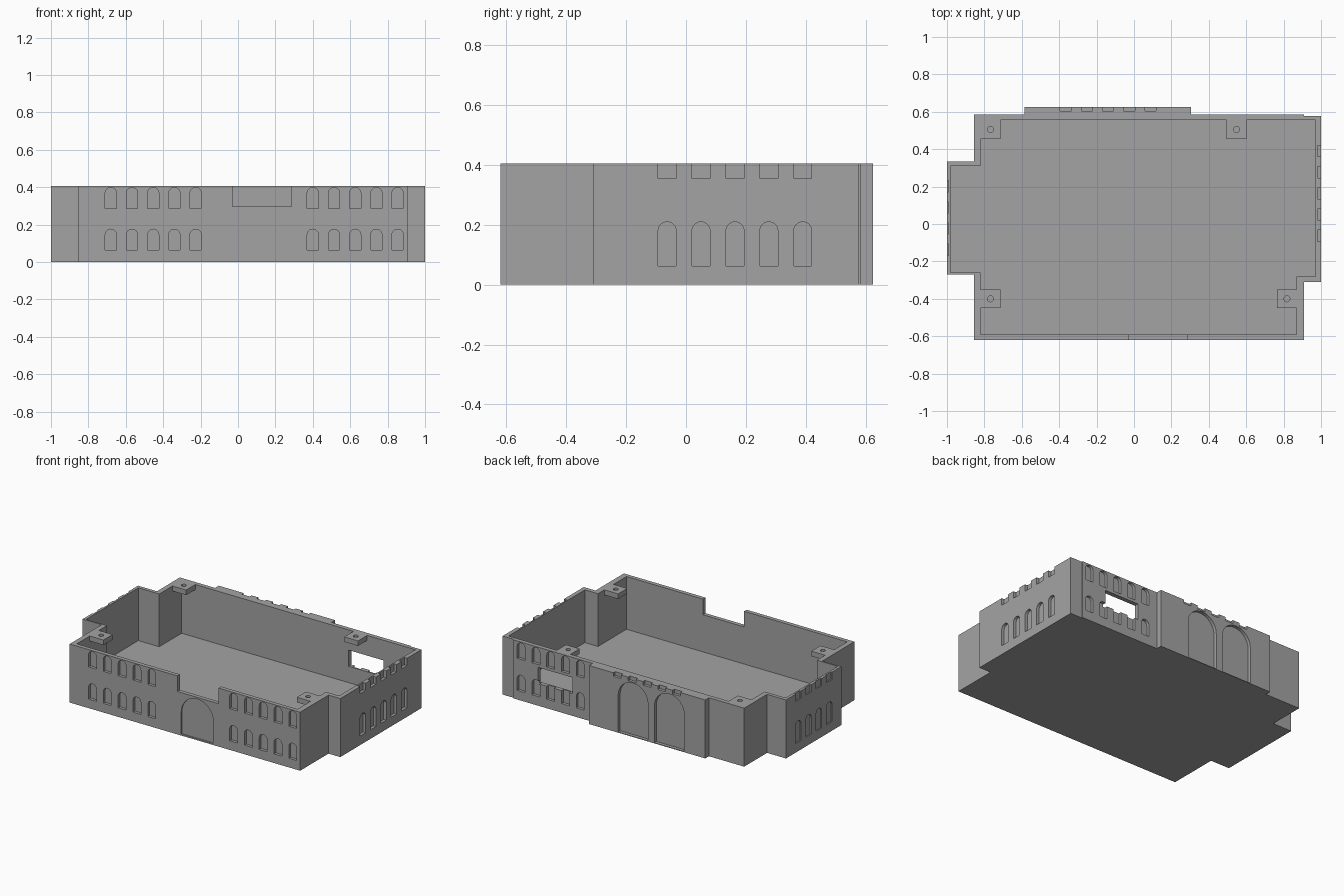
import bpy, bmesh, math
from mathutils import Vector

if "Cube" in bpy.data.objects:
    bpy.data.objects.remove(bpy.data.objects["Cube"], do_unlink=True)

TOP, FLOOR = 0.405, 0.04

stone = bpy.data.materials.new("plain grey")
stone.use_nodes = True
GREY = (0.37, 0.37, 0.37, 1)
stone.diffuse_color = GREY
stone.node_tree.nodes["Principled BSDF"].inputs["Base Color"].default_value = GREY


def add_prism(bm, points, offset):
    """Extrude a closed outline of 3D points along an offset."""
    face = bm.faces.new([bm.verts.new(p) for p in points])
    made = bmesh.ops.extrude_face_region(bm, geom=[face])["geom"]
    bmesh.ops.translate(bm, vec=Vector(offset),
                        verts=[v for v in made if isinstance(v, bmesh.types.BMVert)])


def make_object(name, bm):
    bmesh.ops.recalc_face_normals(bm, faces=bm.faces)
    mesh = bpy.data.meshes.new(name)
    bm.to_mesh(mesh)
    bm.free()
    mesh.materials.append(stone)
    obj = bpy.data.objects.new(name, mesh)
    bpy.context.collection.objects.link(obj)
    return obj


def slab(name, outline, z0, z1):
    bm = bmesh.new()
    add_prism(bm, [(x, y, z0) for x, y in outline], (0, 0, z1 - z0))
    return make_object(name, bm)


def carve(target, cutter):
    """Subtract a cutter for good, then remove it."""
    cutter.hide_render = True
    mod = target.modifiers.new("carve", "BOOLEAN")
    mod.operation, mod.solver, mod.object = "DIFFERENCE", "EXACT", cutter
    bpy.context.view_layer.objects.active = target
    bpy.ops.object.modifier_apply(modifier=mod.name)
    bpy.data.objects.remove(cutter, do_unlink=True)


def rect(x0, x1, y0, y1):
    return [(x0, y0), (x1, y0), (x1, y1), (x0, y1)]


def arch(centre, width, z0, z1, steps=16):
    r = width / 2
    arc = [(centre + r * math.cos(math.pi * i / steps),
            z1 - r + r * math.sin(math.pi * i / steps)) for i in range(steps + 1)]
    return [(centre - r, z0), (centre + r, z0)] + arc


def notch(centre, z0):
    return rect(centre - 0.03, centre + 0.03, z0, TOP + 0.05)


# Each wall: surface position, horizontal axis, and inward direction
WALLS = {
    "front": (-0.62, "x", 1),
    "back": (0.585, "x", -1),
    "bay": (0.625, "x", -1),
    "right": (1.0, "y", -1),
    "left": (-1.0, "y", 1),
}


def recess(bm, wall, profile, depth):
    pos, axis, inward = WALLS[wall]
    start, length = pos - inward * 0.012, inward * (depth + 0.012)
    if axis == "x":
        add_prism(bm, [(u, start, z) for u, z in profile], (0, length, 0))
    else:
        add_prism(bm, [(start, u, z) for u, z in profile], (length, 0, 0))


def row(first, count):
    return [first + 0.1133 * i for i in range(count)]


# Building shell with side wings and rear bay
shell = slab("building_shell", [
    (-0.855, -0.62), (0.91, -0.62), (0.91, -0.31), (1, -0.31), (1, 0.577),
    (0.91, 0.577), (0.91, 0.585), (0.305, 0.585), (0.305, 0.625),
    (-0.585, 0.625), (-0.585, 0.585), (-0.855, 0.585), (-0.855, 0.335),
    (-1, 0.335), (-1, -0.27), (-0.855, -0.27)], 0, TOP)

# Hollow interior
carve(shell, slab("interior_cutter", [
    (-0.82, -0.592), (0.87, -0.592), (0.87, -0.28), (0.97, -0.28),
    (0.97, 0.555), (-0.82, 0.555), (-0.82, 0.31), (-0.98, 0.31),
    (-0.98, -0.26), (-0.82, -0.26)], FLOOR, TOP + 0.1))

# Windows, doors and open-topped notches
bm = bmesh.new()
right_bank = row(0.4, 5)
for wall, centres in (("front", row(-0.68, 5) + right_bank), ("back", right_bank)):
    for c in centres:
        recess(bm, wall, arch(c, 0.06, 0.063, 0.175), 0.02)
        recess(bm, wall, arch(c, 0.06, 0.285, 0.398), 0.02)
for wall, centres, depth in (("right", row(-0.063, 5), 0.02), ("left", row(-0.138, 4), 0.008)):
    for c in centres:
        recess(bm, wall, arch(c, 0.06, 0.063, 0.21), depth)
        recess(bm, wall, notch(c, 0.355), depth)
for c in row(-0.365, 5):
    recess(bm, "bay", notch(c, 0.38), 0.02)
for c in (-0.31, -0.032):
    recess(bm, "bay", arch(c, 0.228, 0.005, 0.373), 0.022)
recess(bm, "front", arch(0.122, 0.245, 0.01, 0.285, 24), 0.008)
carve(shell, make_object("opening_cutter", bm))

# Sign gap over the front door and service opening in the rear wall
bm = bmesh.new()
recess(bm, "front", rect(-0.03, 0.285, 0.297, TOP + 0.05), 0.06)
recess(bm, "back", rect(0.458, 0.725, 0.153, 0.265), 0.06)
carve(shell, make_object("gap_cutter", bm))

# Corner screw brackets
for name, x, y in (("back_left", 0.548, 0.505), ("back_right", -0.7675, 0.505),
                   ("front_left", 0.8175, -0.4), ("front_right", -0.7675, -0.4)):
    bracket = slab(name + "_bracket",
                   rect(x - 0.0525, x + 0.0525, y - 0.05, y + 0.05), TOP - 0.035, TOP)
    circle = [(x + 0.016 * math.cos(math.tau * i / 20),
               y + 0.016 * math.sin(math.tau * i / 20)) for i in range(20)]
    carve(bracket, slab("hole_cutter", circle, TOP - 0.1, TOP + 0.1))
